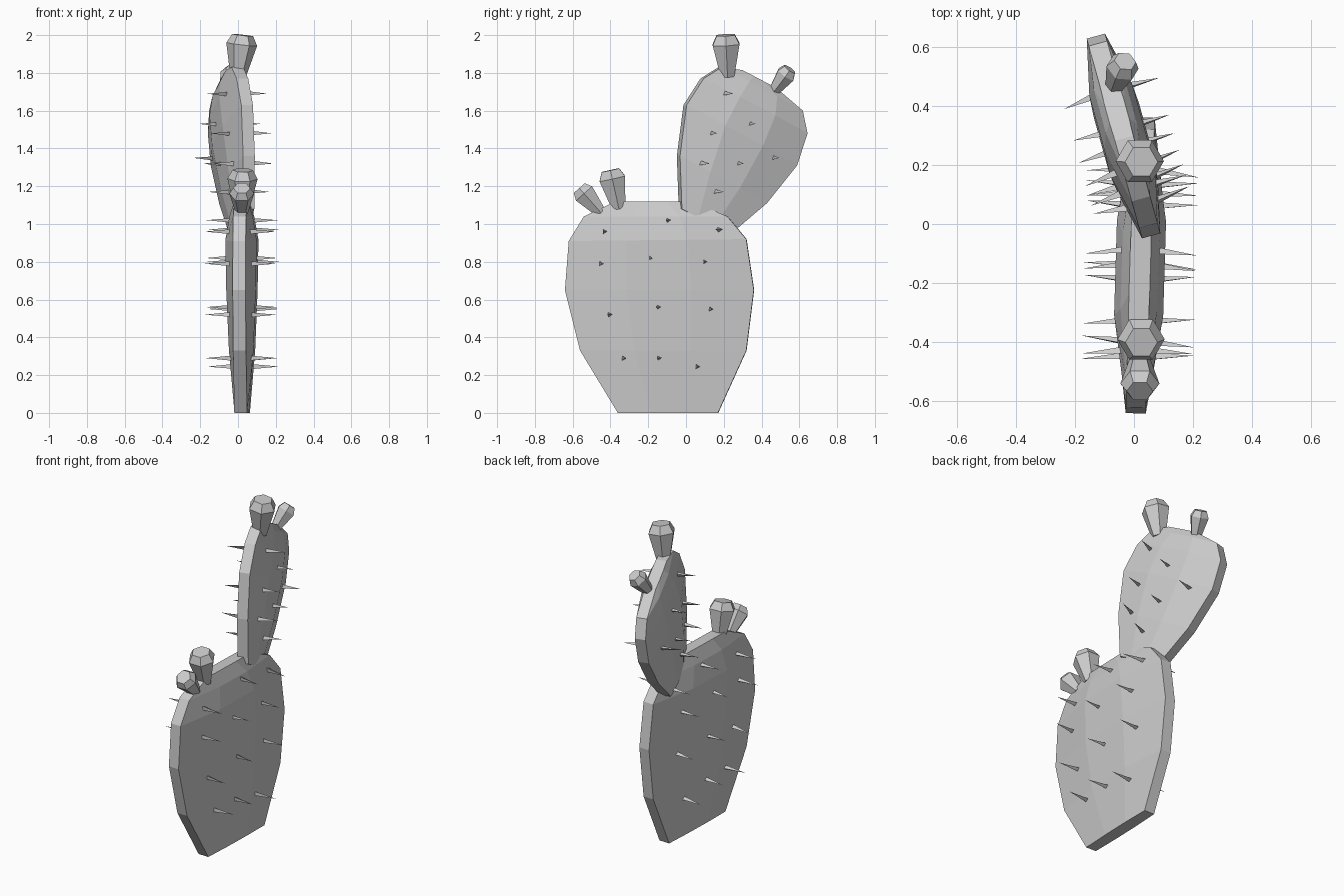
import bpy, bmesh, math, random
from mathutils import Vector, Matrix

if "Cube" in bpy.data.objects:
    bpy.data.objects.remove(bpy.data.objects["Cube"])

random.seed(4)


def finish(bm, name):
    bmesh.ops.recalc_face_normals(bm, faces=bm.faces)
    me = bpy.data.meshes.new(name)
    bm.to_mesh(me)
    bm.free()
    ob = bpy.data.objects.new(name, me)
    bpy.context.collection.objects.link(ob)
    return ob


def loft(rings, name):
    bm = bmesh.new()
    vs = [[bm.verts.new(p) for p in ring] for ring in rings]
    n = len(vs[0])
    for a, b in zip(vs, vs[1:]):
        for i in range(n):
            j = (i + 1) % n
            bm.faces.new((a[i], a[j], b[j], b[i]))
    bm.faces.new(vs[0])
    bm.faces.new(vs[-1])
    return finish(bm, name)


def plane_point(y, z, x0, slope, off):
    # point in the pad's turned mid plane, moved off it along its normal
    nrm = Vector((1, -slope, 0)).normalized()
    return Vector((x0 + slope * y, y, z)) + nrm * off


def pad(name, levels, x0, slope, rim):
    # level = near y, near z, far y, far z, half thickness
    rings = []
    for y1, z1, y2, z2, t in levels:
        section = [(0, rim), (.33, t), (.67, t), (1, rim),
                   (1, -rim), (.67, -t), (.33, -t), (0, -rim)]
        rings.append([plane_point(y1 + (y2 - y1) * f, z1 + (z2 - z1) * f, x0, slope, o)
                      for f, o in section])
    return loft(rings, name)


def fruit(name, base, tip, r):
    base, tip = Vector(base), Vector(tip)
    d = tip - base
    rot = Vector((0, 0, 1)).rotation_difference(d.normalized())
    rings = []
    for f, s in ((0, .5), (.78, 1), (1, .68)):
        rings.append([base + d * f + rot @ Vector((r * s * math.cos(i * math.pi / 3),
                                                   r * s * math.sin(i * math.pi / 3), 0))
                      for i in range(6)])
    return loft(rings, name)


def spines(name, spots, x0, slope, reach):
    bm = bmesh.new()
    for y, z in spots:
        for side in (1, -1):
            a = plane_point(y, z, x0, slope, side * .04)
            b = plane_point(y + random.uniform(-.02, .02), z, x0, slope, side * reach)
            d = b - a
            rot = Vector((0, 0, 1)).rotation_difference(d.normalized()).to_matrix().to_4x4()
            bmesh.ops.create_cone(bm, cap_ends=True, segments=3, radius1=.016, radius2=0,
                                  depth=d.length,
                                  matrix=Matrix.Translation((a + b) / 2) @ rot)
    return finish(bm, name)


# Pads
LOW = (.025, .03)
UP = (.047, -.277)
pad("lower_pad", [(-.36, 0, .17, 0, .038), (-.56, .33, .32, .33, .065),
                  (-.64, .65, .36, .65, .078), (-.62, .91, .32, .92, .083),
                  (-.54, 1.04, .22, 1.04, .062), (-.37, 1.12, .03, 1.12, .035)], *LOW, .034)
pad("upper_pad", [(-.03, 1.08, .22, .94, .045), (-.04, 1.36, .42, 1.11, .068),
                  (-.005, 1.63, .58, 1.31, .08), (.085, 1.77, .635, 1.48, .075),
                  (.18, 1.83, .61, 1.60, .055), (.29, 1.815, .47, 1.72, .034)], *UP, .032)

# Fruits
fruit("upper_fruit_large", (0, .22, 1.78), (.025, .21, 2.0), .082)
fruit("upper_fruit_small", (-.07, .455, 1.69), (-.03, .55, 1.82), .056)
fruit("lower_fruit_large", (.02, -.355, 1.08), (.025, -.40, 1.285), .08)
fruit("lower_fruit_small", (.02, -.45, 1.06), (.02, -.565, 1.19), .066)

# Spines on both faces of each pad
spines("lower_spines", [(-.09, 1.02), (-.43, .96), (.18, .97), (-.19, .82), (-.45, .79),
                        (.10, .80), (-.14, .56), (-.40, .52), (.13, .55), (-.33, .29),
                        (-.14, .29), (.06, .245)], *LOW, .19)
spines("upper_spines", [(.19, 1.69), (.32, 1.53), (.12, 1.48), (.45, 1.35),
                        (.065, 1.32), (.26, 1.32), (.14, 1.17)], *UP, .17)
